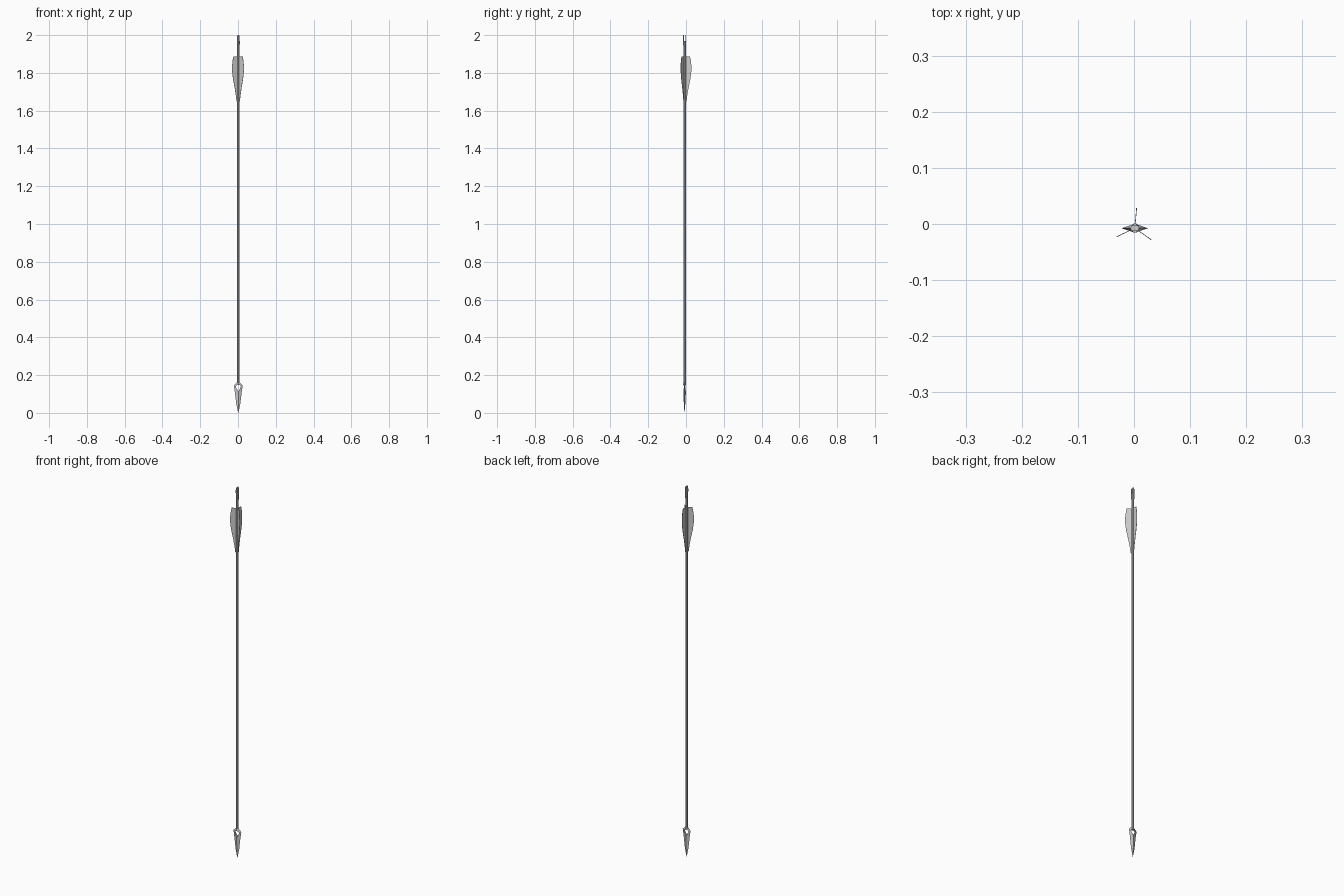
import bpy, bmesh, math
from mathutils import Matrix, Vector

if "Cube" in bpy.data.objects:
    bpy.data.objects.remove(bpy.data.objects["Cube"])

CX, CY = 0.0015, -0.0075   # shaft axis


def make(name, bm):
    bmesh.ops.recalc_face_normals(bm, faces=bm.faces)
    me = bpy.data.meshes.new(name)
    bm.to_mesh(me)
    bm.free()
    ob = bpy.data.objects.new(name, me)
    bpy.context.collection.objects.link(ob)
    ob.location = (CX, CY, 0)
    return ob


def loft(name, rings, sides):
    """Stack of elliptical rings given as (z, half x, half y)."""
    bm = bmesh.new()
    loops = []
    for z, rx, ry in rings:
        loops.append([bm.verts.new((rx * math.cos(2 * math.pi * i / sides),
                                    ry * math.sin(2 * math.pi * i / sides), z))
                      for i in range(sides)])
    for a, b in zip(loops, loops[1:]):
        for i in range(sides):
            j = (i + 1) % sides
            bm.faces.new((a[i], a[j], b[j], b[i]))
    bm.faces.new(loops[0])
    bm.faces.new(loops[-1])
    return make(name, bm)


def prism(name, outline, depth, matrix=Matrix()):
    """Outline in the x-z plane extruded evenly along y."""
    bm = bmesh.new()
    face = bm.faces.new([bm.verts.new((x, -depth / 2, z)) for x, z in outline])
    ext = bmesh.ops.extrude_face_region(bm, geom=[face])
    bmesh.ops.translate(bm, vec=Vector((0, depth, 0)),
                        verts=[g for g in ext["geom"] if isinstance(g, bmesh.types.BMVert)])
    bm.transform(matrix)
    return make(name, bm)


def cut(target, cutter):
    mod = target.modifiers.new("cut", "BOOLEAN")
    mod.operation = "DIFFERENCE"
    mod.solver = "EXACT"
    mod.object = cutter
    cutter.hide_render = True
    cutter.hide_viewport = True


# Shaft
loft("shaft", [(0.148, 0.0065, 0.0065), (1.95, 0.0065, 0.0065)], 10)

# Diamond-section arrowhead with a triangular window
head = loft("arrowhead", [(0.0, 0.0006, 0.0004), (0.05, 0.011, 0.004),
                          (0.11, 0.018, 0.007), (0.145, 0.0235, 0.008),
                          (0.160, 0.008, 0.008)], 4)
window = prism("window_cutter", [(0, 0.112), (0.0135, 0.138), (0.009, 0.147),
                                 (-0.009, 0.147), (-0.0135, 0.138)], 0.06)
cut(head, window)

# Nock with a string slot running along x
nock = loft("nock", [(1.935, 0.0068, 0.0068), (1.95, 0.0078, 0.0078),
                     (1.985, 0.0078, 0.0085), (2.0, 0.0055, 0.0085)], 10)
slot = prism("slot_cutter", [(-0.03, 1.968), (0.03, 1.968), (0.03, 2.02), (-0.03, 2.02)], 0.008)
cut(nock, slot)

# Three fletchings around the shaft
vane = [(0.004, 1.645), (0.010, 1.648), (0.014, 1.68), (0.021, 1.72), (0.031, 1.77),
        (0.036, 1.81), (0.036, 1.84), (0.032, 1.87), (0.028, 1.888), (0.004, 1.888)]
for i, angle in enumerate((85, 205, 325)):
    prism(f"fletching_{i + 1}", vane, 0.0012, Matrix.Rotation(math.radians(angle), 4, "Z"))
